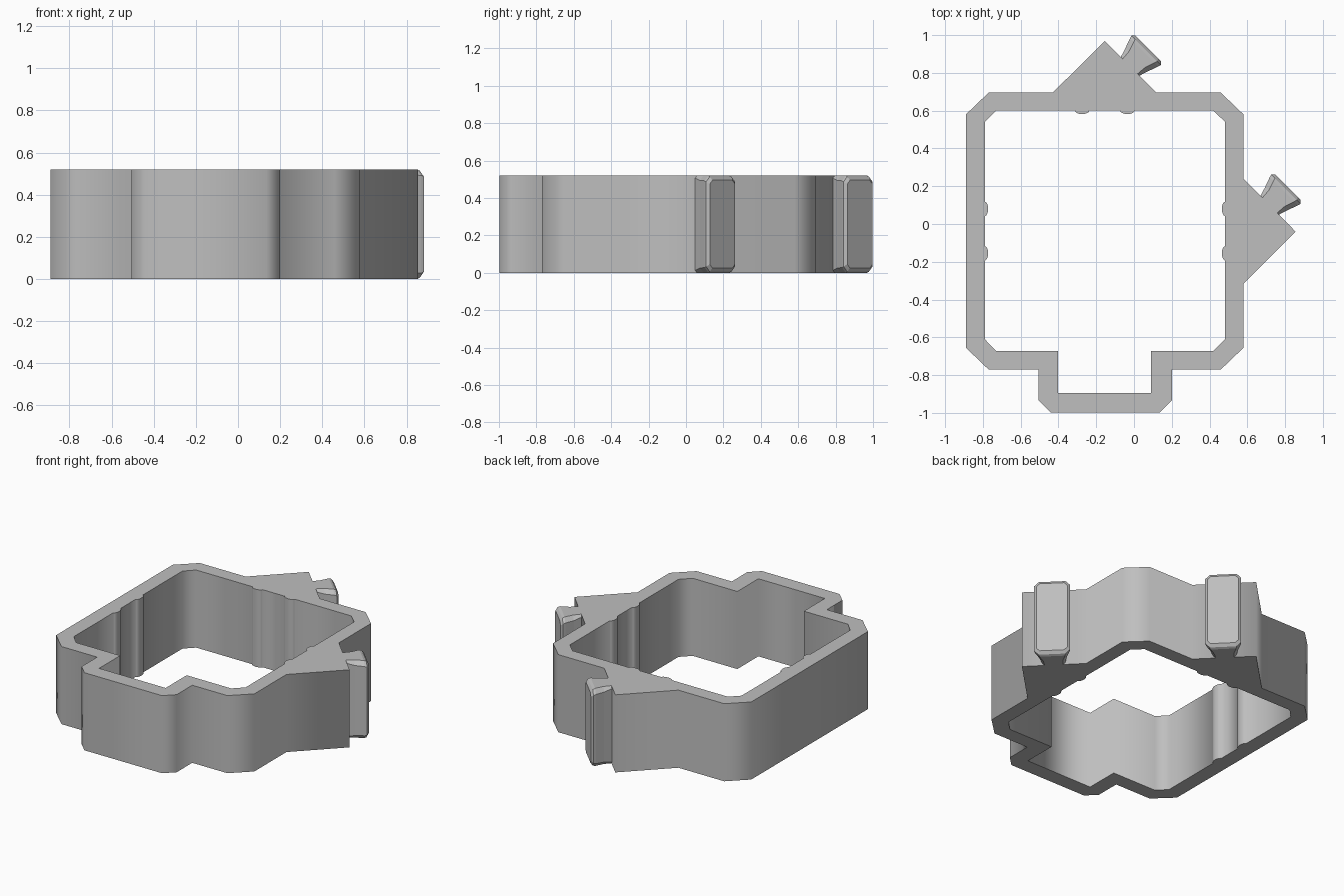
import bpy
import bmesh
import math
from mathutils import Vector

HEIGHT = 0.52

old = bpy.data.objects.get("Cube")
if old:
    bpy.data.objects.remove(old, do_unlink=True)

grey = bpy.data.materials.new("plain_grey")
grey.use_nodes = True
colour = (0.52, 0.52, 0.52, 1)
grey.diffuse_color = colour
grey.node_tree.nodes["Principled BSDF"].inputs["Base Color"].default_value = colour


def bump(x, y, dx, dy):
    """Shallow rounded rib on the inner wall, walking along (dx, dy)."""
    pts = []
    for i in range(9):
        a = math.pi * i / 8
        along, inward = -0.038 * math.cos(a), 0.018 * math.sin(a)
        pts.append((x + dx * along + dy * inward, y + dy * along - dx * inward))
    return pts


def add_outline(curve, points):
    spline = curve.splines.new("POLY")
    spline.points.add(len(points) - 1)
    for p, (x, y) in zip(spline.points, points):
        p.co = (x, y, 0, 1)
    spline.use_cyclic_u = True


# Ring wall: outer profile with two triangular brackets and a front box
outer = [(-.89, .58), (-.77, .695), (-.43, .695), (-.155, .97), (.12, .695),
         (.46, .695), (.58, .58), (.58, .24), (.855, -.04), (.58, -.315),
         (.58, -.655), (.46, -.77), (.2, -.77), (.2, -.935), (.135, -.998),
         (-.44, -.998), (-.505, -.935), (-.505, -.77), (-.77, -.77), (-.89, -.655)]

# Inner profile with pairs of ribs on three walls
inner = [(-.73, .6)]
inner += bump(-.275, .6, 1, 0) + bump(-.035, .6, 1, 0)
inner += [(.42, .6), (.483, .54)]
inner += bump(.483, .08, 0, -1) + bump(.483, -.155, 0, -1)
inner += [(.483, -.61), (.42, -.672), (.09, -.672), (.09, -.895),
          (-.403, -.895), (-.403, -.672), (-.73, -.672), (-.79, -.61)]
inner += bump(-.79, -.155, 0, 1) + bump(-.79, .08, 0, 1)
inner += [(-.79, .54)]

curve = bpy.data.curves.new("ring_wall", "CURVE")
curve.dimensions = "2D"
curve.fill_mode = "BOTH"
curve.extrude = HEIGHT / 2
add_outline(curve, outer)
add_outline(curve, inner)
curve.materials.append(grey)
ring = bpy.data.objects.new("ring_wall", curve)
ring.location.z = HEIGHT / 2
bpy.context.collection.objects.link(ring)
bpy.context.view_layer.objects.active = ring
ring.select_set(True)
bpy.ops.object.convert(target="MESH")
ring.select_set(False)


def dovetail_rail(name, x, y):
    """Flared rail with softened edges, lofted outward along the diagonal."""
    out = Vector((1, 1, 0)).normalized()
    side = Vector((-1, 1, 0)).normalized()
    # distance out, half width, half width of the flat end, height inset
    sections = [(-.02, .065, .055, 0), (0, .07, .056, 0), (.05, .086, .06, 0),
                (.105, .106, .078, 0), (.12, .11, .082, .006), (.134, .095, .075, .025)]
    bm = bmesh.new()
    rings = []
    for d, w, flat, inset in sections:
        top, bottom, c = HEIGHT - inset, inset, w - flat
        corners = [(w, bottom + c), (w, top - c), (flat, top), (-flat, top),
                   (-w, top - c), (-w, bottom + c), (-flat, bottom), (flat, bottom)]
        rings.append([bm.verts.new(Vector((x, y, z)) + out * d + side * s)
                      for s, z in corners])
    for a, b in zip(rings, rings[1:]):
        for i in range(8):
            j = (i + 1) % 8
            bm.faces.new((a[i], a[j], b[j], b[i]))
    bm.faces.new(rings[0])
    bm.faces.new(rings[-1])
    bmesh.ops.recalc_face_normals(bm, faces=bm.faces)
    mesh = bpy.data.meshes.new(name)
    bm.to_mesh(mesh)
    bm.free()
    mesh.materials.append(grey)
    bpy.context.collection.objects.link(bpy.data.objects.new(name, mesh))


dovetail_rail("back_rail", -.02, .835)
dovetail_rail("side_rail", .72, .1)
